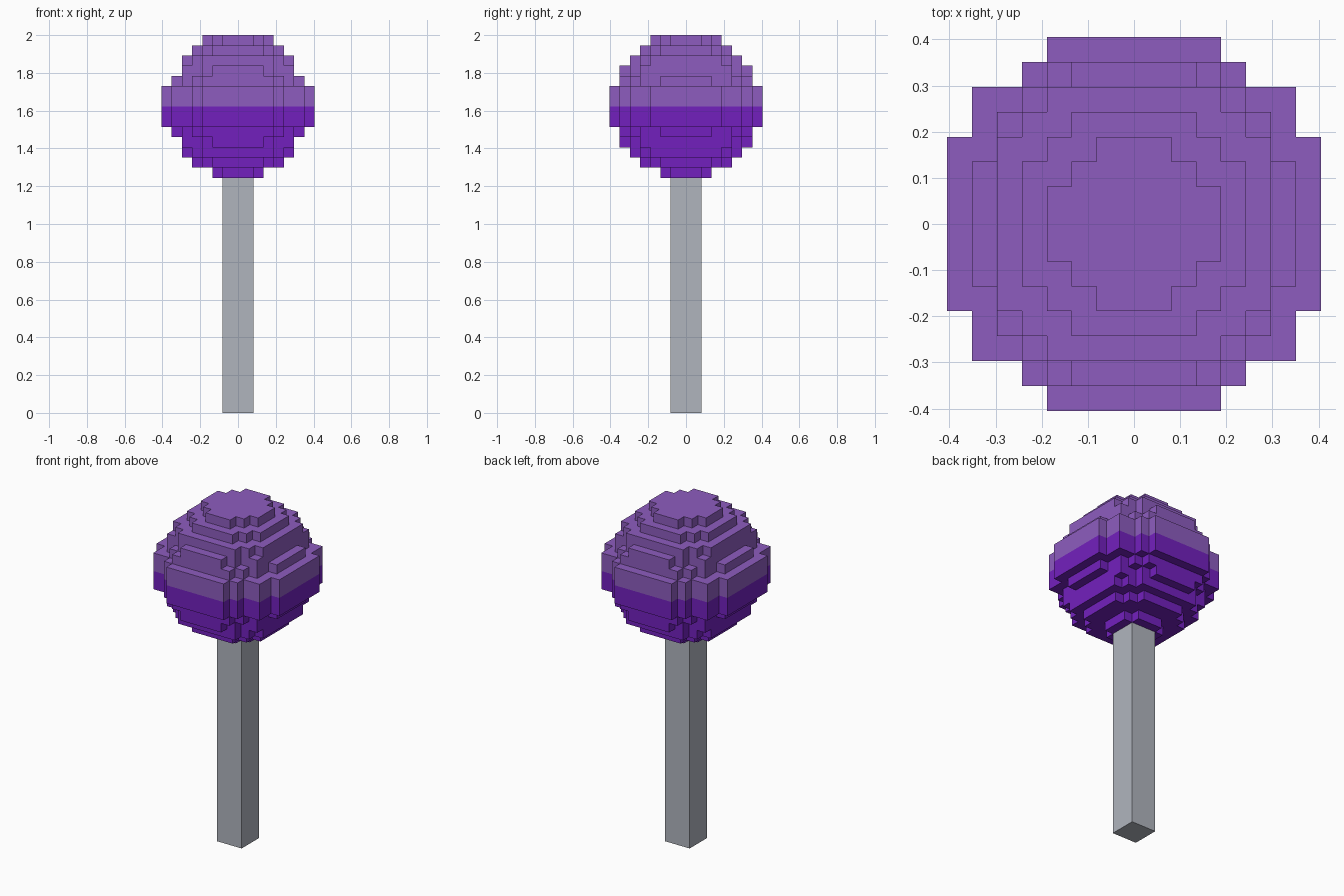
import bpy
import bmesh

cube = bpy.data.objects.get("Cube")
if cube:
    bpy.data.objects.remove(cube, do_unlink=True)

U = 0.054          # size of one block
MID = 2.0 - 7 * U  # height where the two purples meet


def material(name, rgb):
    m = bpy.data.materials.new(name)
    m.use_nodes = True
    m.diffuse_color = (*rgb, 1)
    m.node_tree.nodes["Principled BSDF"].inputs["Base Color"].default_value = (*rgb, 1)
    return m


LIGHT = material("light purple", (0.27, 0.108, 0.52))
DARK = material("dark purple", (0.171, 0.0145, 0.515))
GREY = material("stick grey", (0.434, 0.462, 0.515))


def outline(steps):
    """Stepped outline, mirrored in x and y; steps are corners (x, y) of one quadrant."""
    q = []
    for i, (x, y) in enumerate(steps):
        if i:
            q.append((x, steps[i - 1][1]))
        q.append((x, y))
    left = [(-x, y) for x, y in reversed(q)]
    upper = q + left
    return upper + [(-x, -y) for x, y in upper]


def add_prism(bm, steps, z0, z1):
    verts = [bm.verts.new((x * U, y * U, z0)) for x, y in outline(steps)]
    face = bm.faces.new(verts)
    top = bmesh.ops.extrude_face_region(bm, geom=[face])["geom"]
    moved = [v for v in top if isinstance(v, bmesh.types.BMVert)]
    bmesh.ops.translate(bm, verts=moved, vec=(0, 0, z1 - z0))


def make_object(name, bm, mat):
    bmesh.ops.recalc_face_normals(bm, faces=bm.faces[:])
    mesh = bpy.data.meshes.new(name)
    bm.to_mesh(mesh)
    bm.free()
    mesh.materials.append(mat)
    obj = bpy.data.objects.new(name, mesh)
    bpy.context.collection.objects.link(obj)


# Layers from the middle outwards: (first block, last block, quadrant corners)
WIDE = (0, 2, [(7.5, 3.5), (6.5, 5.5), (4.5, 6.5), (3.5, 7.5)])
SHARED = [
    WIDE,
    (2, 3, [(6.5, 2.5), (5.5, 4.5), (4.5, 5.5), (3.5, 6.5)]),
    (3, 4, [(5.5, 4.5), (3.5, 5.5), (2.5, 6.5)]),
    (4, 5, [(5.5, 3.5), (4.5, 4.5), (3.5, 5.5)]),
    (5, 6, [(4.5, 2.5), (3.5, 3.5), (2.5, 4.5)]),
]
TOP_CAP = (6, 7, [(3.5, 1.5), (2.5, 2.5), (1.5, 3.5)])
BOTTOM_CAP = (6, 7, [(2.5, 1.5), (1.5, 2.5)])

# Upper and lower halves of the ball
for name, cap, sign, mat in (("ball_upper_half", TOP_CAP, 1, LIGHT),
                             ("ball_lower_half", BOTTOM_CAP, -1, DARK)):
    bm = bmesh.new()
    for a, b, steps in SHARED + [cap]:
        add_prism(bm, steps, MID + sign * a * U, MID + sign * b * U)
    make_object(name, bm, mat)

# Square stick
bm = bmesh.new()
add_prism(bm, [(1.5, 1.5)], 0, MID - 7 * U)
make_object("stick", bm, GREY)
